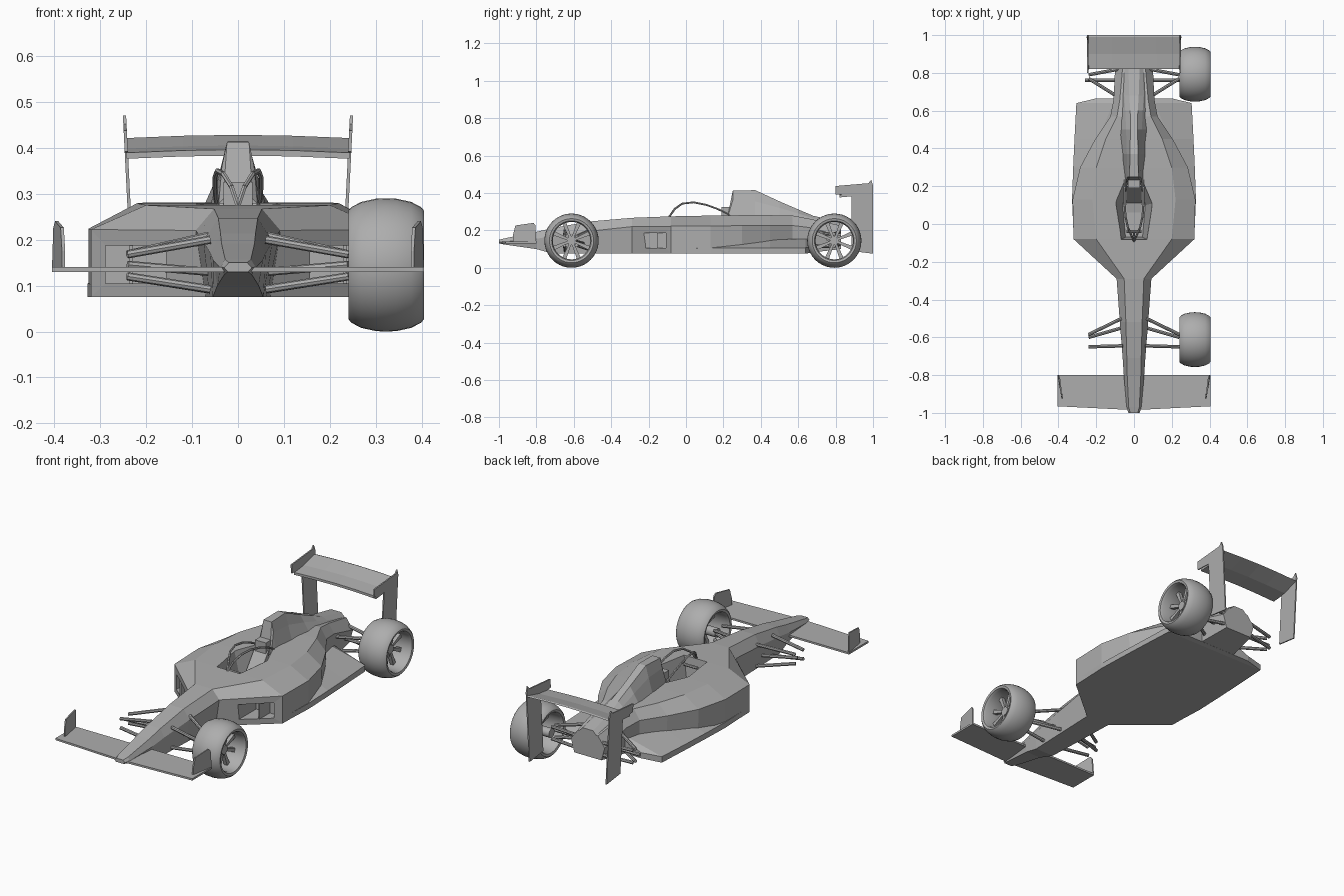
import bpy, bmesh, math
from mathutils import Vector

grey = bpy.data.materials.new("plain grey")
grey.diffuse_color = (0.42, 0.42, 0.42, 1)


def finish(name, bm, smooth=None):
    bmesh.ops.recalc_face_normals(bm, faces=bm.faces[:])
    me = bpy.data.meshes.new(name)
    bm.to_mesh(me)
    bm.free()
    ob = bpy.data.objects.new(name, me)
    bpy.context.collection.objects.link(ob)
    me.materials.append(grey)
    if smooth:
        bpy.ops.object.select_all(action='DESELECT')
        ob.select_set(True)
        bpy.context.view_layer.objects.active = ob
        bpy.ops.object.shade_smooth_by_angle(angle=math.radians(smooth))
    return ob


def loft(name, rings, smooth=None, closed=False):
    """Skin a list of point rings; cap the ends unless closed."""
    bm = bmesh.new()
    vs = [[bm.verts.new(p) for p in r] for r in rings]
    n = len(vs[0])
    pairs = list(zip(vs, vs[1:])) + ([(vs[-1], vs[0])] if closed else [])
    for a, b in pairs:
        for i in range(n):
            j = (i + 1) % n
            bm.faces.new((a[i], a[j], b[j], b[i]))
    if not closed:
        bm.faces.new(vs[0])
        bm.faces.new(vs[-1])
    return finish(name, bm, smooth)


def half_loft(name, stations, smooth=None):
    """Stations are (y, w, z, w, z, ...), bottom to top, mirrored over x."""
    rings = []
    for s in stations:
        y, pts = s[0], list(zip(s[1::2], s[2::2]))
        rings.append([(w, y, z) for w, z in pts] + [(-w, y, z) for w, z in reversed(pts)])
    return loft(name, rings, smooth)


def plate(name, pts, offset):
    o = Vector(offset)
    return loft(name, [[Vector(p) for p in pts], [Vector(p) + o for p in pts]])


def box(name, lo, hi):
    (a, b, c), (d, e, f) = lo, hi
    return plate(name, [(a, b, c), (d, b, c), (d, e, c), (a, e, c)], (0, 0, f - c))


def rod(name, a, b, r, n=8):
    a, b = Vector(a), Vector(b)
    q = (b - a).to_track_quat('Z', 'Y')
    ring = [q @ Vector((r * math.cos(t), r * math.sin(t), 0))
            for t in (2 * math.pi * k / n for k in range(n))]
    return loft(name, [[a + p for p in ring], [b + p for p in ring]], 40)


def cut(ob, cutter):
    m = ob.modifiers.new("cut", 'BOOLEAN')
    m.operation, m.solver, m.object = 'DIFFERENCE', 'EXACT', cutter
    bpy.ops.object.select_all(action='DESELECT')
    ob.select_set(True)
    bpy.context.view_layer.objects.active = ob
    bpy.ops.object.modifier_apply(modifier=m.name)
    bpy.data.objects.remove(cutter)


# body shell: nose, side pods, waisted tail
body = half_loft("body", [
    (-1.0, .022, .130, .030, .139, .020, .150),
    (-.97, .030, .124, .039, .139, .028, .157),
    (-.80, .045, .100, .054, .155, .036, .192),
    (-.71, .055, .075, .060, .170, .038, .213),
    (-.52, .062, .075, .075, .195, .043, .247),
    (-.29, .070, .075, .092, .220, .052, .267),
    (-.08, .320, .075, .320, .222, .200, .275),
    (.13, .325, .075, .325, .224, .220, .279),
    (.30, .280, .075, .285, .225, .200, .281),
    (.45, .200, .075, .205, .226, .150, .281),
    (.57, .120, .075, .125, .226, .090, .279),
    (.66, .105, .080, .108, .215, .075, .262),
    (.83, .080, .100, .100, .170, .060, .225)])

# cockpit opening and side pod inlets
cut(body, loft("cockpit_cutter", [
    [(.045, -.07, .15), (.06, .10, .15), (.035, .21, .15),
     (-.035, .21, .15), (-.06, .10, .15), (-.045, -.07, .15)],
    [(.075, -.085, .31), (.105, .11, .31), (.05, .24, .31),
     (-.05, .24, .31), (-.105, .11, .31), (-.075, -.085, .31)]]))
for s in (-1, 1):
    x0, x1 = sorted((s * .157, s * .288))
    cut(body, box("inlet_cutter", (x0, -.3, .105), (x1, -.07, .187)))
    box("inlet_vane", (s * .233 - .004, -.155, .105), (s * .233 + .004, -.07, .187))

# floor with rising shelf behind the side pods
half_loft("floor", [
    (-.08, .318, .075, .319, .103, .300, .104),
    (.13, .328, .075, .328, .105, .300, .106),
    (.30, .322, .075, .322, .105, .260, .135),
    (.45, .315, .075, .315, .105, .190, .150),
    (.64, .305, .075, .305, .107, .110, .155),
    (.665, .200, .080, .200, .110, .105, .150)])

# engine cover with air intake
half_loft("engine_cover", [
    (.225, .050, .260, .042, .278, .032, .288),
    (.25, .050, .260, .035, .360, .024, .412),
    (.37, .065, .260, .038, .355, .021, .415),
    (.50, .080, .260, .042, .320, .019, .355),
    (.60, .088, .240, .046, .290, .020, .312),
    (.68, .090, .220, .052, .265, .025, .278),
    (.83, .085, .180, .050, .225, .030, .245)])

# cockpit contents
plate("seat", [(-.04, .06, .15), (-.04, .11, .16), (-.04, .20, .28), (-.04, .21, .15)], (.08, 0, 0))
box("headrest", (-.032, .19, .25), (.032, .235, .325))
rod("steering_wheel", (-.04, -.04, .25), (.04, -.04, .25), .008)
rod("steering_column", (0, -.075, .23), (0, -.04, .25), .006)

# hoop over the cockpit
for s in (-1, 1):
    path = [(0, -.09, .272), (s * .014, -.06, .315), (s * .032, -.02, .343),
            (s * .045, .04, .350), (s * .050, .11, .336), (s * .050, .17, .314), (s * .047, .235, .282)]
    for a, b in zip(path, path[1:]):
        rod("cockpit_hoop", a, b, .0055, 6)

# front wing and its end plates
plate("front_wing", [(-.405, -.965, .130), (0, -.985, .130), (.405, -.965, .130),
                     (.405, -.80, .130), (-.405, -.80, .130)], (0, 0, .010))
for s in (-1, 1):
    plate("front_wing_end", [(s * .405, -.80, .13), (s * .383, -.925, .14), (s * .383, -.925, .175),
                             (s * .386, -.912, .226), (s * .398, -.815, .240), (s * .402, -.805, .226)],
          (-s * .007, 0, 0))

# rear wing and its end plates
loft("rear_wing", [[(x, y, z + d) for y, z in
                    ((.82, .376), (.82, .389), (.90, .398), (.99, .421), (1.0, .418), (.91, .384))]
                   for x, d in ((-.243, 0), (-.12, .005), (0, .007), (.12, .005), (.243, 0))])
profile = [(1, .075), (1, .44), (.99, .47), (.975, .452), (.80, .437), (.80, .392), (.885, .388), (.885, .09)]
for s in (-1, 1):
    plate("rear_wing_end", [(s * (.224 + (z - .08) * .05), y, z) for y, z in profile], (s * .007, 0, 0))

# suspension arms on both sides
arms = [((.06, -.645, .200), (.24, -.65, .168)), ((.065, -.50, .208), (.24, -.585, .168)),
        ((.06, -.645, .092), (.24, -.65, .120)), ((.065, -.50, .092), (.24, -.585, .120)),
        ((.065, -.55, .130), (.24, -.60, .145)),
        ((.08, .67, .190), (.24, .77, .180)), ((.08, .82, .190), (.24, .79, .180)),
        ((.08, .67, .115), (.24, .77, .115)), ((.08, .82, .125), (.24, .79, .115)),
        ((.06, .76, .150), (.26, .76, .150))]
for s in (-1, 1):
    for a, b in arms:
        rod("suspension_arm", (s * a[0], *a[1:]), (s * b[0], *b[1:]), .009)

# wheels, fitted on the right side only
tyre = [(.240, .118), (.247, .126), (.268, .137), (.300, .144), (.322, .145), (.345, .144),
        (.377, .137), (.398, .126), (.405, .118), (.402, .106), (.390, .100), (.255, .100), (.243, .106)]
for y0 in (-.612, .793):
    rings = []
    for k in range(40):
        t = 2 * math.pi * k / 40
        rings.append([(x, y0 + r * math.cos(t), .145 + r * math.sin(t)) for x, r in tyre])
    loft("wheel", rings, 35, closed=True)
    rod("wheel_hub", (.24, y0, .145), (.35, y0, .145), .024, 16)
    for k in range(8):
        t = 2 * math.pi * (k + .5) / 8
        c, n = Vector((0, math.cos(t), math.sin(t))), Vector((0, -math.sin(t), math.cos(t)))
        o = Vector((.325, y0, .145))
        plate("wheel_spoke", [o + c * .015 - n * .006, o + c * .015 + n * .006,
                              o + c * .102 + n * .011, o + c * .102 - n * .011], (.02, 0, 0))
